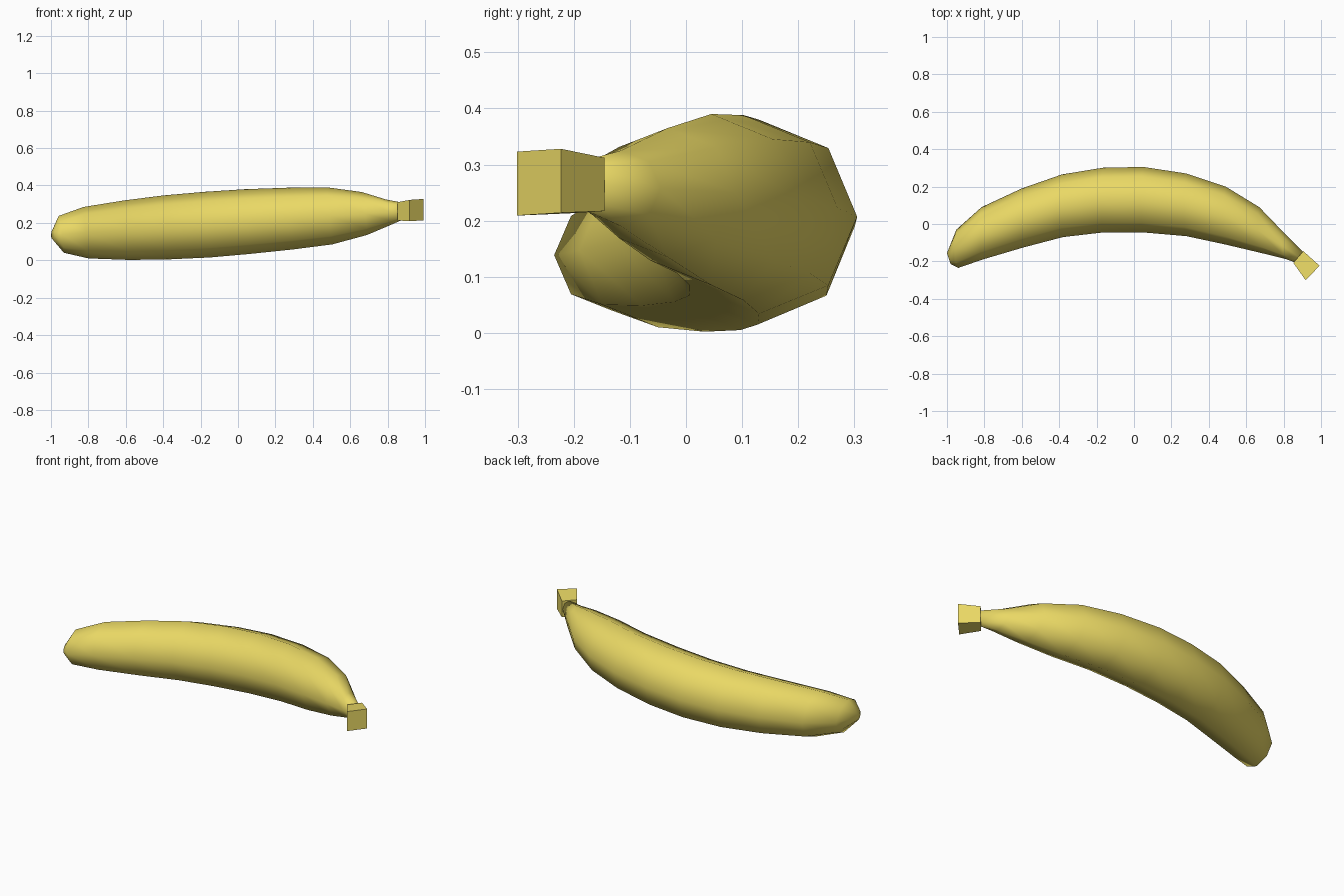
import bpy, bmesh
from math import cos, sin, pi
from mathutils import Vector

if "Cube" in bpy.data.objects:
    bpy.data.objects.remove(bpy.data.objects["Cube"])

peel = bpy.data.materials.new("yellow_peel")
peel.diffuse_color = (0.82, 0.69, 0.13, 1)
peel.use_nodes = True
peel.node_tree.nodes["Principled BSDF"].inputs["Base Color"].default_value = peel.diffuse_color


def loft(name, rings):
    """Skin a list of equal-length point rings and cap both ends."""
    bm = bmesh.new()
    loops = [[bm.verts.new(p) for p in r] for r in rings]
    n = len(loops[0])
    for a, b in zip(loops, loops[1:]):
        for i in range(n):
            j = (i + 1) % n
            bm.faces.new((a[i], a[j], b[j], b[i]))
    bm.faces.new(loops[0])
    bm.faces.new(loops[-1][::-1])
    bmesh.ops.recalc_face_normals(bm, faces=bm.faces)
    me = bpy.data.meshes.new(name)
    bm.to_mesh(me)
    bm.free()
    me.materials.append(peel)
    ob = bpy.data.objects.new(name, me)
    bpy.context.collection.objects.link(ob)
    return ob


def ring(outer, inner, zlo, zhi, tilt=0.014, sides=8, start=0.0):
    """Elliptic ring between an outer and inner plan point."""
    o, i = Vector((*outer, 0)), Vector((*inner, 0))
    mid, half = (o + i) / 2, (o - i) / 2
    up = Vector((-tilt, 0, (zhi - zlo) / 2))
    mid.z = (zlo + zhi) / 2
    return [mid + half * cos(t) + up * sin(t)
            for t in (start + 2 * pi * k / sides for k in range(sides))]


# Curved fruit: outer xy, inner xy, bottom z, top z
stations = [
    ((-1.0, -0.155), (-0.98, -0.215), 0.11, 0.16, 0.0),
    ((-0.95, -0.03), (-0.94, -0.235), 0.04, 0.237),
    ((-0.815, 0.09), (-0.81, -0.19), 0.01, 0.285),
    ((-0.60, 0.19), (-0.59, -0.125), 0.002, 0.32),
    ((-0.385, 0.265), (-0.38, -0.07), 0.005, 0.347),
    ((-0.165, 0.301), (-0.165, -0.045), 0.015, 0.366),
    ((0.05, 0.305), (0.05, -0.045), 0.034, 0.38),
    ((0.28, 0.27), (0.28, -0.065), 0.058, 0.388),
    ((0.49, 0.20), (0.49, -0.11), 0.085, 0.39),
    ((0.67, 0.09), (0.68, -0.155), 0.135, 0.365),
    ((0.80, -0.045), (0.81, -0.187), 0.19, 0.325),
    ((0.905, -0.15), (0.86, -0.205), 0.218, 0.308, 0.0),
]
body = loft("fruit_body", [ring(*s) for s in stations])
for p in body.data.polygons:
    p.use_smooth = True

# Flared square stem


def square(a, b, za0, za1, zb0, zb1):
    return [(*a, za0), (*b, zb0), (*b, zb1), (*a, za1)]


loft("stem", [
    square((0.905, -0.145), (0.852, -0.208), 0.217, 0.312, 0.213, 0.310),
    square((0.992, -0.223), (0.918, -0.301), 0.214, 0.328, 0.209, 0.323),
])
